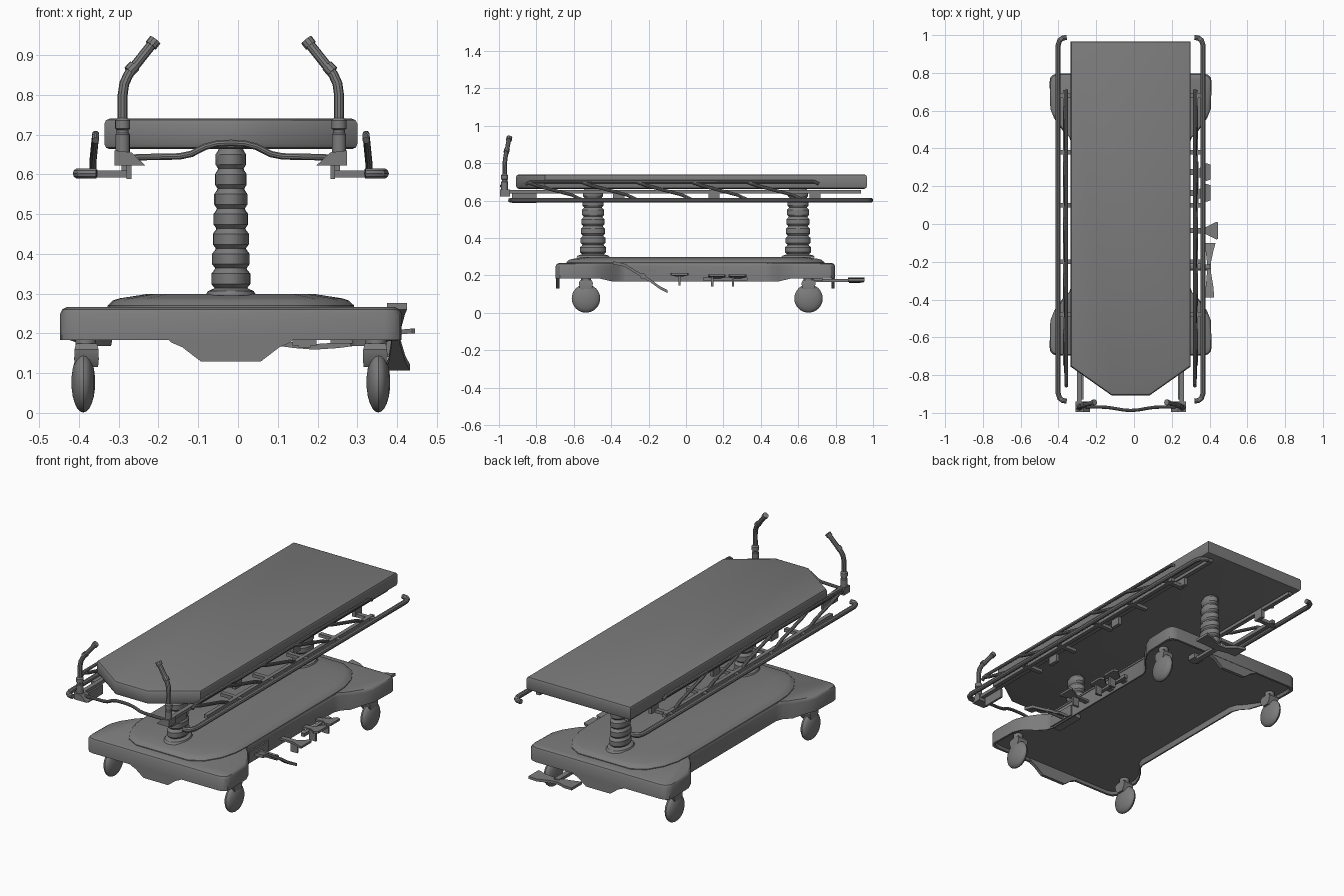
import bpy, bmesh, math
from mathutils import Vector

if "Cube" in bpy.data.objects:
    bpy.data.objects.remove(bpy.data.objects["Cube"])

X0 = -0.018   # symmetry plane of the stretcher (pedals stick out on the right)
YB = 0.05     # middle of the wheeled base


def loft(name, rings):
    """Closed skin through equal-length rings, capped at both ends."""
    bm = bmesh.new()
    loops = [[bm.verts.new((p[0] + X0, p[1], p[2])) for p in r] for r in rings]
    n = len(loops[0])
    for a, b in zip(loops, loops[1:]):
        for i in range(n):
            bm.faces.new((a[i], a[(i + 1) % n], b[(i + 1) % n], b[i]))
    bm.faces.new(loops[0])
    bm.faces.new(loops[-1])
    bmesh.ops.recalc_face_normals(bm, faces=bm.faces)
    me = bpy.data.meshes.new(name)
    bm.to_mesh(me)
    bm.free()
    ob = bpy.data.objects.new(name, me)
    bpy.context.collection.objects.link(ob)
    return ob


def box(name, x, y, z):
    """Box from (min, max) ranges."""
    return loft(name, [[(x[0], y[0], h), (x[1], y[0], h), (x[1], y[1], h), (x[0], y[1], h)] for h in z])


def lathe(name, prof, loc, axis='Z', sy=1.0, seg=24):
    """Turned shape from (radius, height) pairs."""
    rings = []
    for r, h in prof:
        ring = []
        for i in range(seg):
            a = 2 * math.pi * i / seg
            u, v = r * math.cos(a), r * math.sin(a) * sy
            p = (u, v, h) if axis == 'Z' else (h, u, v)
            ring.append(Vector(p) + Vector(loc))
        rings.append(ring)
    return loft(name, rings)


def tube(name, pts, r):
    cu = bpy.data.curves.new(name, 'CURVE')
    cu.dimensions = '3D'
    cu.bevel_depth, cu.bevel_resolution, cu.use_fill_caps = r, 3, True
    sp = cu.splines.new('POLY')
    sp.points.add(len(pts) - 1)
    for q, p in zip(sp.points, pts):
        q.co = (p[0] + X0, p[1], p[2], 1)
    ob = bpy.data.objects.new(name, cu)
    bpy.context.collection.objects.link(ob)
    return ob


def ribbon(name, pts, widths, axis, t=0.012):
    """Flat pedal plate along a path, widened along an axis."""
    rings = []
    for p, w in zip(pts, widths):
        p, d, up = Vector(p), Vector(axis) * w / 2, Vector((0, 0, t / 2))
        rings.append([p - d - up, p + d - up, p + d + up, p - d + up])
    return loft(name, rings)


def full_outline(quarter):
    """Mirror a quarter outline (x, y >= 0, from side to end) all the way round."""
    half = [(x, -y) for x, y in reversed(quarter)] + quarter
    return half + [(-x, y) for x, y in reversed(half)]


def inset(outline, d, z):
    """Outline moved inward by roughly d, placed on the base at height z."""
    mx, my = max(p[0] for p in outline), max(p[1] for p in outline)
    return [(x * (1 - d / mx), y * (1 - d / my) + YB, z(y) if callable(z) else z) for x, y in outline]


# base shell with a shallow recess underneath, wide at the caster corners
base = full_outline([(0.31, 0.37), (0.325, 0.41), (0.36, 0.445), (0.405, 0.51), (0.425, 0.56),
                     (0.429, 0.70), (0.425, 0.725), (0.41, 0.74), (0.385, 0.747)])
rim = lambda y: 0.183 if abs(y) > 0.48 else 0.168
loft("base_shell", [inset(base, 0.02, 0.197), inset(base, 0.012, rim), inset(base, 0, rim),
                    inset(base, 0, 0.25), inset(base, 0.005, 0.26), inset(base, 0.016, 0.266)])
# raised deck on the base
deck = full_outline([(0.31, 0.40), (0.305, 0.48), (0.28, 0.57), (0.23, 0.65), (0.16, 0.69)])
loft("base_deck", [inset(deck, 0, 0.26), inset(deck, 0, 0.27), inset(deck, 0.014, 0.283),
                   inset(deck, 0.03, 0.288), inset(deck, 0.10, 0.299)])
# skirts dropping at both ends
skirt = [(-0.17, 0.20), (-0.15, 0.177), (-0.122, 0.165), (-0.075, 0.129),
         (0.075, 0.129), (0.122, 0.165), (0.15, 0.177), (0.17, 0.20)]
for tag, y in (("front", -0.695), ("rear", 0.777)):
    loft(tag + "_skirt", [[(x, yy, z) for x, z in skirt] for yy in (y, y + 0.018)])

# casters, elliptical in section
wheel = [(0.076 * math.cos(math.radians(a)), 0.03 * math.sin(math.radians(a)))
         for a in (-80, -62, -45, -30, -15, 0, 15, 30, 45, 62, 80)]
for sx, sd in ((-1, "left"), (1, "right")):
    for y, end in ((-0.535, "front"), (0.655, "rear")):
        x = sx * 0.371
        nm = f"{end}_{sd}_caster_"
        lathe(nm + "wheel", wheel, (x, y, 0.077), 'X', seg=32)
        loft(nm + "fork", [[(x - sx * 0.008 + a * w, y + b * d, z) for a, b in ((-1, -1), (1, -1), (1, 1), (-1, 1))]
                           for w, d, z in ((0.029, 0.018, 0.115), (0.031, 0.034, 0.135), (0.03, 0.038, 0.16), (0.026, 0.03, 0.175))])
        lathe(nm + "stem", [(0.026, 0.17), (0.026, 0.25)], (x - sx * 0.006, y, 0))

# bellows columns
prof = [(0.064, 0.295), (0.058, 0.306), (0.04, 0.314)]
for i in range(7):
    z, k = 0.314 + i * 0.05, 0.049 - 0.0018 * i
    prof += [(k * 0.84, z), (k, z + 0.010), (k, z + 0.036), (k * 0.84, z + 0.046)]
prof.append((0.03, 0.665))
for y, end in ((-0.497, "front"), (0.599, "rear")):
    lathe(end + "_bellows_column", prof, (0, y, 0), sy=1.42, seg=20)

# mattress with a tapered front end
bed = [(0.10, -0.908), (0.318, -0.755), (0.318, 0.967), (-0.318, 0.967), (-0.318, -0.755), (-0.10, -0.908)]
loft("mattress", [[(x * (1 - d / 0.318), (y - 0.03) * (1 - d / 0.93) + 0.03, z) for x, y in bed]
                  for d, z in ((0.014, 0.663), (0.004, 0.667), (0, 0.676), (0, 0.727), (0.004, 0.736), (0.014, 0.74))])

for s, sd in ((-1, "left"), (1, "right")):
    sp = lambda a, b: tuple(sorted((s * a, s * b)))
    # frame rail under the mattress and its corner block
    box(sd + "_frame_rail", sp(0.259, 0.283), (-0.985, 0.935), (0.638, 0.656))
    loft(sd + "_corner_block", [[(s * x, y, z) for x, z in ((0.292, 0.622), (0.215, 0.622), (0.25, 0.655), (0.292, 0.66))]
                                for y in (-0.995, -0.94)])
    box(sd + "_corner_plate", sp(0.25, 0.262), (-0.93, -0.80), (0.588, 0.64))
    # bumper bar with inward curved ends
    end = [(0.338, 0.962), (0.358, 0.96), (0.375, 0.948), (0.384, 0.92)]
    bar = [(s * x, -y + 0.025, 0.602) for x, y in end] + [(s * x, y + 0.025, 0.602) for x, y in reversed(end)]
    tube(sd + "_bumper_bar", bar, 0.0135)
    # folded side rail
    box(sd + "_side_rail_base", sp(0.335, 0.357), (-0.75, 0.71), (0.592, 0.612))
    tube(sd + "_side_rail_top", [(s * 0.340, -0.86, 0.685), (s * 0.340, -0.835, 0.701),
                                 (s * 0.340, 0.685, 0.701), (s * 0.340, 0.71, 0.69)], 0.009)
    for i in range(5):
        y = -0.85 + 0.295 * i
        tube(f"{sd}_side_rail_strut_{i}", [(s * 0.340, y, 0.698), (s * 0.342, y + 0.05, 0.68),
                                           (s * 0.347, y + 0.24, 0.63), (s * 0.347, y + 0.29, 0.606)], 0.009)
    for i, y in enumerate((-0.48, -0.20, 0.10, 0.38, 0.68)):
        box(f"{sd}_rail_bracket_{i}", sp(0.255, 0.385), (y - 0.012, y + 0.012), (0.592, 0.61))
    for i, y in enumerate((-0.36, 0.15, 0.69)):
        box(f"{sd}_rail_hanger_{i}", sp(0.255, 0.275), (y - 0.03, y + 0.03), (0.595, 0.645))
    # push handle: post, collars and angled grip
    tube(sd + "_handle", [(s * 0.272, -0.97, 0.64), (s * 0.272, -0.969, 0.80), (s * 0.268, -0.966, 0.828),
                          (s * 0.258, -0.962, 0.85), (s * 0.245, -0.958, 0.868), (s * 0.192, -0.945, 0.935)], 0.0125)
    lathe(sd + "_handle_collar", [(0.018, 0.65), (0.018, 0.70), (0.015, 0.704), (0.015, 0.712), (0.019, 0.715),
                                  (0.019, 0.735), (0.013, 0.742)], (s * 0.272, -0.97, 0), seg=16)
    tube(sd + "_handle_joint", [(s * 0.256, -0.961, 0.858), (s * 0.242, -0.957, 0.873)], 0.0155)
    tube(sd + "_handle_tip", [(s * 0.201, -0.947, 0.924), (s * 0.190, -0.944, 0.938)], 0.016)

# wavy bar between the handles
wave = [(0.27, -0.965, 0.64), (0.23, -0.968, 0.643), (0.13, -0.97, 0.645), (0.10, -0.974, 0.651),
        (0.065, -0.98, 0.669), (0.035, -0.985, 0.677)]
tube("front_bar", [(-x, y, z) for x, y, z in wave] + [(0, -0.987, 0.679)] + list(reversed(wave)), 0.0085)

# rocker pedal on the right side
ribbon("side_rocker_pedal", [(0.418, -0.39, 0.268), (0.418, -0.33, 0.256), (0.415, -0.26, 0.213), (0.415, -0.2, 0.178),
                             (0.418, -0.14, 0.135), (0.421, -0.10, 0.115)],
       (0.05, 0.04, 0.022, 0.022, 0.042, 0.058), (1, 0, 0), 0.016)
lathe("rocker_axle", [(0.015, 0.28), (0.015, 0.42)], (0, -0.23, 0.196), 'X', seg=16)
box("rocker_housing", (0.25, 0.318), (-0.33, -0.16), (0.175, 0.235))
# fan-shaped and small side pedals
ribbon("fan_pedal", [(0.30, -0.035, 0.2), (0.39, -0.035, 0.2), (0.455, -0.035, 0.206), (0.463, -0.035, 0.206)],
       (0.025, 0.03, 0.095, 0.085), (0, 1, 0))
box("fan_pedal_fin", (0.37, 0.41), (-0.041, -0.029), (0.145, 0.2))
for i, y in enumerate((0.165, 0.275)):
    ribbon(f"small_pedal_{i}", [(0.30, y, 0.185), (0.36, y, 0.19), (0.40, y, 0.198), (0.423, y, 0.2)],
           (0.03, 0.035, 0.095, 0.08), (0, 1, 0))
    box(f"small_pedal_fin_{i}", (0.36, 0.40), (y - 0.03, y - 0.018), (0.14, 0.195))
box("pedal_crossbar", (0.34, 0.36), (0.09, 0.33), (0.172, 0.19))
# rear rocker pedal and its arm
ribbon("rear_rocker_pedal", [(0.05, 0.91, 0.182), (0.10, 0.91, 0.178), (0.16, 0.895, 0.17), (0.21, 0.895, 0.166),
                             (0.27, 0.91, 0.170), (0.315, 0.91, 0.176)],
       (0.09, 0.075, 0.045, 0.045, 0.075, 0.09), (0, 1, 0), 0.014)
box("rear_pedal_arm", (0.17, 0.20), (0.68, 0.895), (0.164, 0.18))
box("rear_pedal_mount", (0.155, 0.215), (0.68, 0.73), (0.17, 0.25))

# curves to meshes, smooth shading with sharp edges kept, dark grey paint
bpy.ops.object.select_all(action='SELECT')
bpy.context.view_layer.objects.active = bpy.data.objects["mattress"]
bpy.ops.object.convert(target='MESH')
bpy.ops.object.shade_smooth_by_angle(angle=math.radians(32))
paint = bpy.data.materials.new("dark_grey")
paint.diffuse_color = (0.2, 0.2, 0.2, 1)
paint.use_nodes = True
paint.node_tree.nodes["Principled BSDF"].inputs["Base Color"].default_value = paint.diffuse_color
for ob in bpy.data.objects:
    ob.data.materials.clear()
    ob.data.materials.append(paint)
